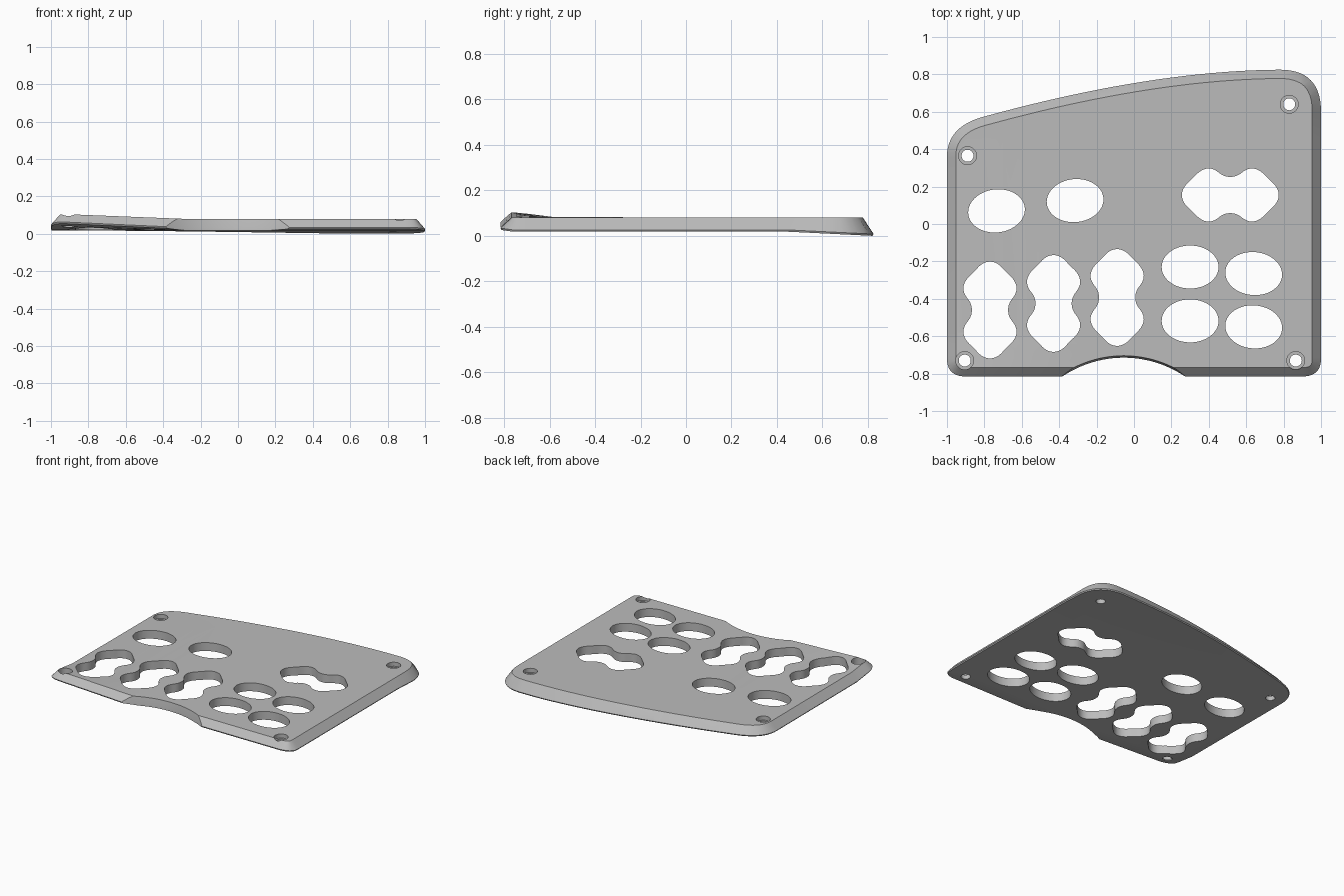
import bpy, bmesh, math
from mathutils import Vector

if "Cube" in bpy.data.objects:
    bpy.data.objects.remove(bpy.data.objects["Cube"])

grey = bpy.data.materials.new("plain grey")
grey.use_nodes = True
tone = (0.5, 0.5, 0.5, 1)
grey.diffuse_color = tone
grey.node_tree.nodes["Principled BSDF"].inputs["Base Color"].default_value = tone


def clamp(t):
    return max(0.0, min(1.0, t))


def loft(bm, rings):
    """Closed solid through rings of (2D points, height)."""
    loops = [[bm.verts.new((p[0], p[1], z)) for p in pts] for pts, z in rings]
    n = len(loops[0])
    for low, high in zip(loops, loops[1:]):
        for i in range(n):
            j = (i + 1) % n
            bm.faces.new((low[i], low[j], high[j], high[i]))
    bm.faces.new(loops[0][::-1])
    bm.faces.new(loops[-1])


def arc(a, c, b, n):
    a, c, b = Vector(a), Vector(c), Vector(b)
    return [a * (1 - t) ** 2 + c * 2 * t * (1 - t) + b * t * t
            for t in (i / n for i in range(n + 1))]


def inset(pts, d):
    out = []
    for i, p in enumerate(pts):
        t = (pts[(i + 1) % len(pts)] - pts[i - 1]).normalized()
        out.append(p + Vector((-t.y, t.x)) * d)
    return out


def ellipse(x, y, rx, ry, tilt=0, n=64):
    c, s = math.cos(tilt), math.sin(tilt)
    pts = []
    for i in range(n):
        a = math.tau * i / n
        u, v = rx * math.cos(a), ry * math.sin(a)
        pts.append((x + u * c - v * s, y + u * s + v * c))
    return pts


def double_hole(x, y, turned=False):
    """Two-lobed opening with a pinched waist, mirrored from one quarter."""
    q = [(.095, 0), (.103, .04), (.136, .082), (.145, .122), (.127, .165),
         (.085, .205), (.045, .248), (0, .262)]
    half = q + [(-u, v) for u, v in q[-2::-1]]
    pts = [Vector(p) for p in half + [(-u, -v) for u, v in half[1:-1]]]
    for _ in range(2):  # corner cutting rounds the outline
        pts = [p.lerp(r, f) for p, r in zip(pts, pts[1:] + pts[:1]) for f in (.25, .75)]
    if turned:
        pts = [Vector((-p.y, p.x)) for p in pts]
    return [(x + p.x, y + p.y) for p in pts]


def make_object(name, bm):
    bmesh.ops.recalc_face_normals(bm, faces=bm.faces)
    mesh = bpy.data.meshes.new(name)
    bm.to_mesh(mesh)
    bm.free()
    mesh.materials.append(grey)
    obj = bpy.data.objects.new(name, mesh)
    bpy.context.collection.objects.link(obj)
    return obj


# Plate body: rounded outline with a sloping rim
outline = (arc((1, -.72), (1, -.815), (.9, -.815), 10)
           + arc((-.9, -.815), (-1, -.815), (-1, -.72), 10)
           + arc((-1, .36), (-1, .53), (-.78, .58), 14)
           + arc((-.78, .58), (.1, .82), (.78, .825), 30)[1:]
           + arc((.78, .825), (1, .825), (1, .6), 14)[1:])
outline.reverse()
bm = bmesh.new()
loft(bm, [(inset(outline, .004), .018), (outline, .026), (inset(outline, .047), .08)])

# Cut lines let the corners bend
for axis, values in ((Vector((1, 0, 0)), [i / 10 for i in range(-9, 10)]),
                     (Vector((0, 1, 0)), (-.76, -.7, -.64, -.58, .45, .6, .7))):
    for v in values:
        bmesh.ops.bisect_plane(bm, geom=bm.verts[:] + bm.edges[:] + bm.faces[:],
                               plane_co=axis * v, plane_no=axis)

for vert in bm.verts:
    x, y, z = vert.co
    # front corner curls up
    lift = .032 * clamp((-.3 - x) / .7) * clamp((-.56 - y) / .24)
    if z < .03:
        # underside turns up at the front and sinks toward the back
        lift += .008 * clamp((-.76 - y) / .055)
        lift -= .018 * clamp((y - .45) / .37) * clamp((x + 1) / 1.6)
    vert.co.z += lift
bmesh.ops.triangulate(bm, faces=bm.faces[:])
plate = make_object("cover_plate", bm)

# Openings
bm = bmesh.new()
low, high = -.1, .2
for x, y, tilt in ((-.735, .07, .12), (-.315, .125, .1), (.3, -.23, 0),
                   (.3, -.518, 0), (.64, -.265, -.08), (.64, -.55, -.08)):
    pts = ellipse(x, y, .152, .115, tilt)
    loft(bm, [(pts, low), (pts, high)])
for x, y, turned in ((-.77, -.46, False), (-.43, -.425, False),
                     (-.09, -.393, False), (.515, .155, True)):
    pts = double_hole(x, y, turned)
    loft(bm, [(pts, low), (pts, high)])

# Stepped screw holes
for x, y in ((.83, .64), (-.89, .365), (.865, -.73), (-.905, -.73)):
    bore, head = (ellipse(x, y, r, r, n=32) for r in (.032, .048))
    loft(bm, [(bore, low), (bore, .05), (head, .05), (head, high)])

# Curved notch in the front edge
loft(bm, [(ellipse(-.055, -1.297, r, r, n=180), z)
          for r, z in ((.575, low), (.583, .03), (.592, .075), (.61, high))])
cutter = make_object("opening_cutter", bm)
cutter.hide_render = True

cut = plate.modifiers.new("openings", 'BOOLEAN')
cut.operation = 'DIFFERENCE'
cut.solver = 'EXACT'
cut.object = cutter
bpy.context.view_layer.objects.active = plate
plate.select_set(True)
bpy.ops.object.modifier_apply(modifier=cut.name)
bpy.data.objects.remove(cutter)
bpy.ops.object.shade_smooth_by_angle(angle=math.radians(25))
